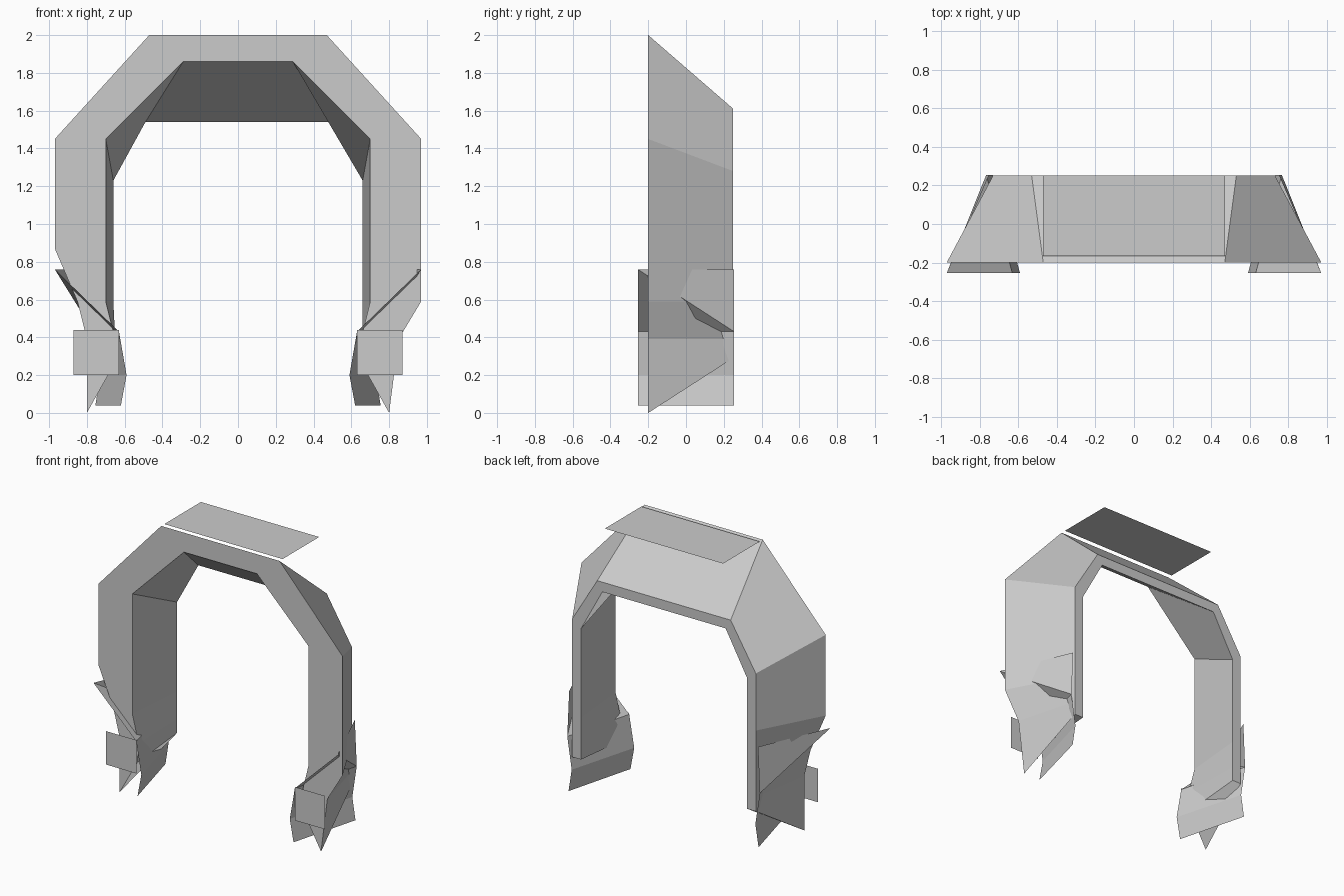
import bpy

if "Cube" in bpy.data.objects:
    bpy.data.objects.remove(bpy.data.objects["Cube"])

grey = bpy.data.materials.new("light_grey")
grey.use_nodes = True
colour = (0.6, 0.6, 0.6, 1)
grey.diffuse_color = colour
grey.node_tree.nodes["Principled BSDF"].inputs["Base Color"].default_value = colour

FRONT, BACK, EDGE = -0.20, 0.25, 0.255


def make(name, verts, faces):
    mesh = bpy.data.meshes.new(name)
    mesh.from_pydata(verts, [], faces)
    mesh.materials.append(grey)
    mesh.update()
    obj = bpy.data.objects.new(name, mesh)
    bpy.context.collection.objects.link(obj)
    return obj


# Arch rows from crown to foot: front outer, front inner, back inner, back outer (x, z)
def half_arch(side, knee, shin):
    rows = [
        [(0.47, 2.0), (0.29, 1.86), (0.49, 1.54), (0.53, 1.61)],
        [(0.97, 1.45), (0.70, 1.45), (0.66, 1.23), (0.73, 1.28)],
        [(0.97, 0.87), (0.70, 0.87), (0.66, 0.87), (0.73, 0.87)],
        [(knee, 0.59), (0.70, 0.59), (0.66, 0.59), (0.73, 0.59)],
        [(shin, 0.39), (0.65, 0.39), (0.66, 0.39), (0.73, 0.39)],
        [(0.80, 0.0), (0.66, 0.25), (0.66, 0.29), (0.73, 0.29)],
    ]
    depths = (FRONT, FRONT, BACK, BACK)
    return [[(side * x, y, z) for (x, z), y in zip(row, depths)] for row in rows]


rows = half_arch(-1, 0.85, 0.80)[::-1] + half_arch(1, 0.97, 0.85)
faces = [(0, 1, 2, 3), tuple(4 * len(rows) - 1 - k for k in range(4))]
for r in range(len(rows) - 1):
    for k in range(4):
        a, b = 4 * r + k, 4 * r + (k + 1) % 4
        faces.append((a, a + 4, b + 4, b))
make("arch", [v for row in rows for v in row], faces)

# Thin level sheet over the crown
make("top_sheet",
     [(-0.47, -0.165, 2), (0.47, -0.165, 2), (0.47, BACK, 2), (-0.47, BACK, 2)],
     [(0, 1, 2, 3)])

# Bent sheets through each foot, with a square plate in front
front_edge = [(0.97, 0.76), (0.63, 0.43), (0.59, 0.20), (0.62, 0.04)]
back_edge = [(0.75, 0.76), (0.765, 0.43), (0.73, 0.20), (0.755, 0.04)]
for side, label in ((1, "left"), (-1, "right")):
    verts = [(side * x, -EDGE, z) for x, z in front_edge]
    verts += [(side * x, EDGE, z) for x, z in back_edge]
    sheet = [(0, 1, 5), (0, 5, 4), (1, 2, 6, 5), (2, 3, 7, 6)]
    plate = [(0, 1, 2, 3)]
    if side < 0:
        sheet = [f[::-1] for f in sheet]
        plate = [f[::-1] for f in plate]
    make(label + "_foot_sheet", verts, sheet)
    make(label + "_front_plate",
         [(side * x, -EDGE, z) for x, z in
          ((0.63, 0.20), (0.87, 0.20), (0.87, 0.44), (0.63, 0.44))], plate)
